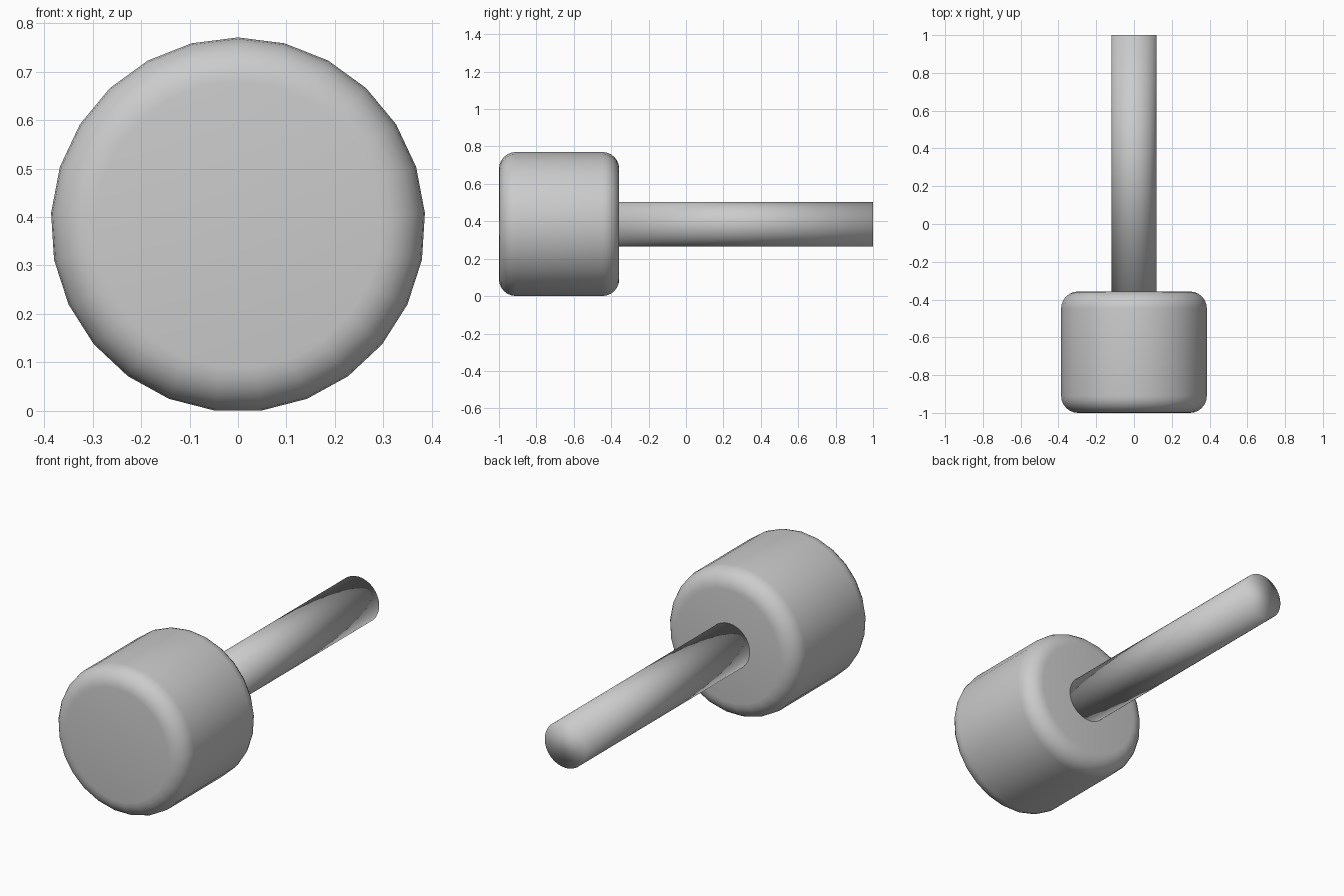
import bpy
from math import pi

cube = bpy.data.objects.get("Cube")
if cube:
    bpy.data.objects.remove(cube, do_unlink=True)

# One plain grey for the whole mallet
grey = bpy.data.materials.new("plain_grey")
grey.use_nodes = True
color = (0.6, 0.6, 0.6, 1)
grey.diffuse_color = color
grey.node_tree.nodes["Principled BSDF"].inputs["Base Color"].default_value = color

CENTRE_Z = 0.384


def rod(name, sides, radius, y0, y1):
    """Smooth capped cylinder lying along y, with a vertex line on top."""
    bpy.ops.mesh.primitive_cylinder_add(
        vertices=sides, radius=radius, depth=y1 - y0,
        location=(0, (y0 + y1) / 2, CENTRE_Z), rotation=(-pi / 2, 0, 0))
    obj = bpy.context.object
    obj.name = name
    # Turn the ring so that its first vertex points up
    for v in obj.data.vertices:
        v.co.y = -v.co.y
    obj.data.flip_normals()
    obj.data.materials.append(grey)
    bpy.ops.object.shade_smooth()
    return obj


# Head with rounded rims
head = rod("mallet_head", 25, 0.3865, -1.0, -0.357)
bevel = head.modifiers.new("rounded_rims", "BEVEL")
bevel.width = 0.09
bevel.segments = 6
bevel.limit_method = "ANGLE"
bevel.angle_limit = pi / 4

# Handle, smooth right over its end cap
rod("mallet_handle", 32, 0.12, -0.37, 1.0)
